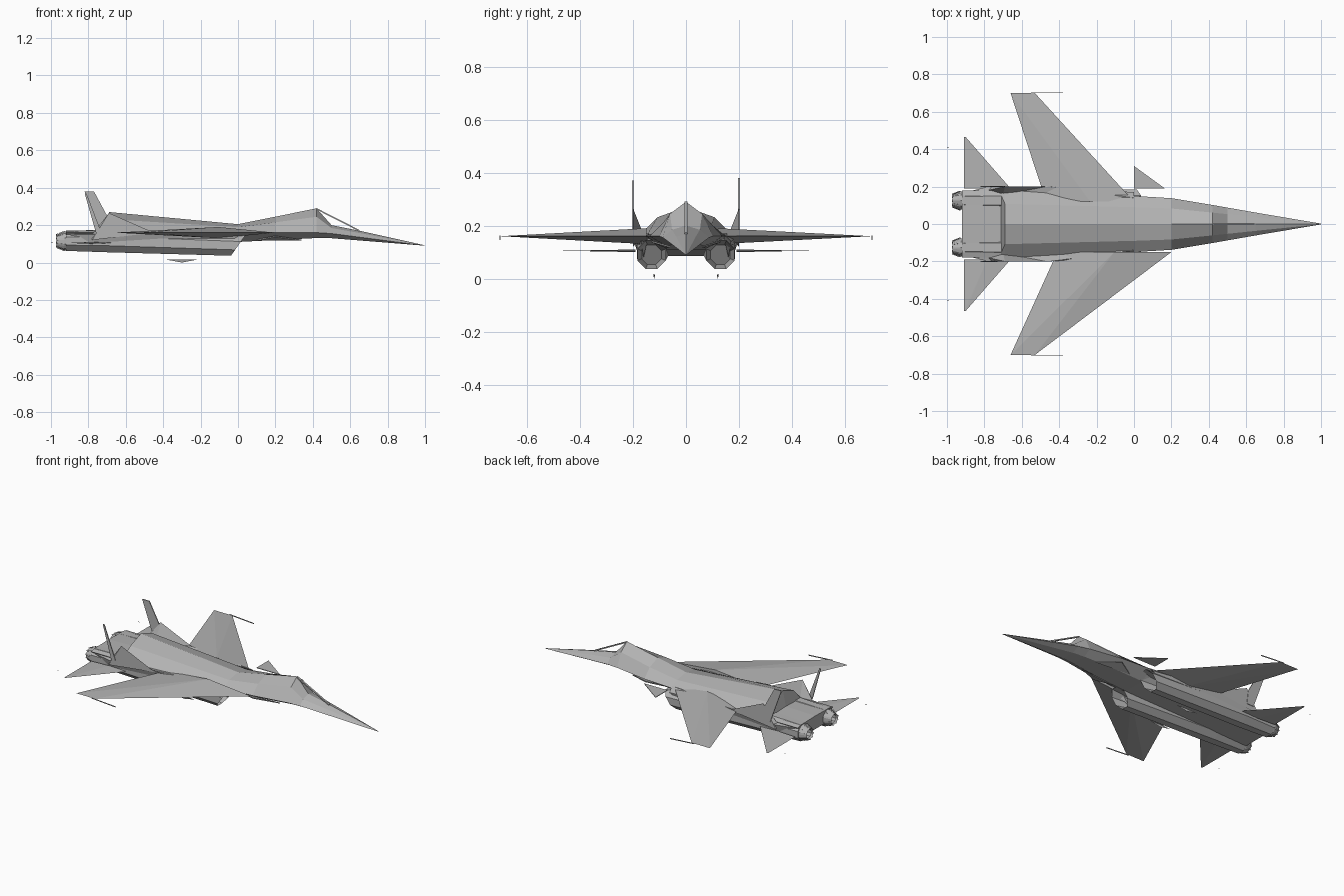
import bpy
import bmesh
from math import cos, sin, tau
from mathutils import Vector

default_cube = bpy.data.objects.get("Cube")
if default_cube:
    bpy.data.objects.remove(default_cube, do_unlink=True)

# One flat grey for the whole airframe
airframe_grey = bpy.data.materials.new("airframe grey")
airframe_grey.use_nodes = True
grey_value = (0.45, 0.45, 0.45, 1)
airframe_grey.diffuse_color = grey_value
shader = airframe_grey.node_tree.nodes["Principled BSDF"]
shader.inputs["Base Color"].default_value = grey_value


def finish(name, bm, mirrored):
    """Turn the bmesh into an object, optionally mirrored across the centre line."""
    bmesh.ops.recalc_face_normals(bm, faces=bm.faces)
    mesh = bpy.data.meshes.new(name)
    bm.to_mesh(mesh)
    bm.free()
    mesh.materials.append(airframe_grey)
    part = bpy.data.objects.new(name, mesh)
    bpy.context.collection.objects.link(part)
    if mirrored:
        modifier = part.modifiers.new("other side", 'MIRROR')
        modifier.use_axis = (False, True, False)
        modifier.use_mirror_merge = False


def hull(name, corners, mirrored=False):
    """Flat-faced solid spanned by its corner points."""
    bm = bmesh.new()
    verts = [bm.verts.new(corner) for corner in corners]
    bmesh.ops.convex_hull(bm, input=verts)
    loose = [vert for vert in bm.verts if not vert.link_faces]
    bmesh.ops.delete(bm, geom=loose, context='VERTS')
    finish(name, bm, mirrored)


def plate(name, outline, thickness, mirrored=False):
    """Thin panel made by thickening an outline along a direction."""
    half = Vector(thickness) / 2
    hull(name, [Vector(corner) + offset for corner in outline for offset in (half, -half)], mirrored)


def loft(name, rings, mirrored=False):
    """Skin over a row of rings, capped at both ends."""
    bm = bmesh.new()
    rows = [[bm.verts.new(point) for point in ring] for ring in rings]
    for near, far in zip(rows, rows[1:]):
        for i in range(len(near)):
            bm.faces.new((near[i - 1], near[i], far[i], far[i - 1]))
    bm.faces.new(rows[0])
    bm.faces.new(rows[-1])
    finish(name, bm, mirrored)


def wing(name, root, tip, span, height, thickness, mirrored=False):
    """Wedge wing: root and tip hold leading and trailing x, span holds the y of both ends."""
    edges = [(x, y, height) for chord, y in zip((root, tip), span) for x in chord]
    middle = sum(root) / 2
    ridge = [(middle, span[0], height + side * thickness / 2) for side in (1, -1)]
    hull(name, edges + ridge, mirrored)


def fuselage_section(x, top):
    """Seven-sided section that widens from the nose backwards, with a broad flat tail deck."""
    to_nose = 1 - x
    width = max(0.002, min(0.175 * to_nose, 0.09 + 0.06 * to_nose, 0.18))
    side = min(0.16, 0.09 + 0.13 * to_nose)
    belly = side - min(0.075, 0.05 * to_nose)
    shoulder = side + (top - side) * 0.65
    spread = 0.6 if x > -0.7 else 0.85
    left = [(width * spread, shoulder), (width, side), (width / 2, belly)]
    right = [(-y, z) for y, z in reversed(left)]
    return [(x, y, z) for y, z in [(0, top)] + left + right]


def engine_ring(x, radius, sides, centre=(0.125, 0.115), slant=0):
    """Upright or slanted polygon ring around an engine axis."""
    angles = [(step + 0.5) * tau / sides for step in range(sides)]
    return [(x + slant * radius * sin(angle),
             centre[0] + radius * cos(angle),
             centre[1] + radius * sin(angle)) for angle in angles]


# Fuselage: pointed nose, raised canopy, dorsal spine, step down to the tail deck
spine = {1: 0.092, 0.65: 0.17, 0.5: 0.2, 0.42: 0.29, 0.2: 0.245,
         0: 0.205, -0.69: 0.27, -0.71: 0.175, -0.92: 0.17}
loft("fuselage", [fuselage_section(x, top) for x, top in spine.items()])

# Windscreen bow running from the canopy crest to the nose
plate("windscreen_bow", [(x, y, z) for x, z in ((0.42, 0.287), (0.65, 0.17))
                         for y in (-0.006, 0.006)], (0, 0, 0.008))

# Main wings, with the right root reaching further forward
wing("right_wing", (0.2, -0.41), (-0.53, -0.66), (-0.15, -0.7), 0.16, 0.06)
wing("left_wing", (0, -0.47), (-0.53, -0.66), (0.12, 0.7), 0.16, 0.06)
wing("tailplane", (-0.66, -0.91), (-0.9, -0.91), (0.19, 0.465), 0.105, 0.01, mirrored=True)

# Separate strake panel ahead of the left wing
strake_height = 0.16
plate("left_strake", [(0, 0.31, strake_height), (0, 0.19, strake_height),
                      (0.165, 0.19, strake_height)], (0, 0, 0.004))

# Nacelles with slanted hollow intakes
intake = (0.13, 0.09)
loft("nacelle", [engine_ring(-0.1, 0.04, 8, intake, slant=0.7),
                 engine_ring(0, 0.058, 8, intake, slant=0.7),
                 engine_ring(-0.7, 0.065, 8),
                 engine_ring(-0.92, 0.057, 8)], mirrored=True)

# Exhaust nozzles: tapered outer wall folding back into the bore
nozzle_profile = {-0.9: 0.05, -0.93: 0.05, -0.97: 0.034, -0.96: 0.028, -0.92: 0.036}
loft("nozzle", [engine_ring(x, radius, 10) for x, radius in nozzle_profile.items()], mirrored=True)

# Raised petals around each nozzle
petal_ends = [engine_ring(x, radius, 30) for x, radius in ((-0.93, 0.053), (-0.97, 0.037))]
for first in range(0, 30, 3):
    corners = [ring[first + step] for ring in petal_ends for step in (0, 1)]
    plate(f"nozzle_petal_{first // 3}", corners, (0.004, 0, 0), mirrored=True)

# Tail fins leaning back, the right one a narrow blade, with a fairing at each foot
fin_y = 0.2
left_fin = {-0.82: 0.38, -0.77: 0.38, -0.7: 0.25, -0.69: 0.16, -0.74: 0.16}
right_fin = {-0.82: 0.37, -0.81: 0.37, -0.73: 0.16, -0.76: 0.16}
plate("left_tail_fin", [(x, fin_y, z) for x, z in left_fin.items()], (0, 0.006, 0))
plate("right_tail_fin", [(x, -fin_y, z) for x, z in right_fin.items()], (0, 0.006, 0))
hull("fin_fairing", [(-0.69, fin_y, 0.265), (-0.7, 0.16, 0.165), (-0.45, fin_y, 0.16),
                     (-0.78, fin_y, 0.12), (-0.78, 0.18, 0.15)], mirrored=True)

# Body sides joining the nacelles to the wings
hull("side_sill", [(0, 0.14, 0.17), (0, 0.17, 0.14), (-0.1, 0.16, 0.08),
                   (-0.45, fin_y, 0.17), (-0.78, fin_y, 0.15), (-0.78, 0.18, 0.09),
                   (-0.9, 0.17, 0.15)], mirrored=True)

# Wingtip rails
plate("wingtip_rail", [(x, 0.7 + y, z) for x, z in ((-0.55, 0.16), (-0.38, 0.148))
                       for y in (0, 0.004)], (0, 0, 0.005), mirrored=True)

# Slim stores under the belly
store_y = 0.12
hull("belly_store", [(-0.38, store_y, 0.015), (-0.22, store_y, 0.015), (-0.3, store_y, 0),
                     (-0.3, store_y + 0.004, 0.015), (-0.3, store_y - 0.004, 0.015)], mirrored=True)

# Strips under the forward body edge
plate("chine_strip", [(0.1, 0.08, 0.12), (0.34, 0.06, 0.12), (0.2, 0.13, 0.14)],
      (0, 0, 0.006), mirrored=True)

# Tiny discharge wicks behind the tailplanes
plate("tail_wick", [(-1, 0.41, 0.105), (-0.99, 0.41, 0.105), (-0.99, 0.413, 0.105)],
      (0, 0, 0.002), mirrored=True)
